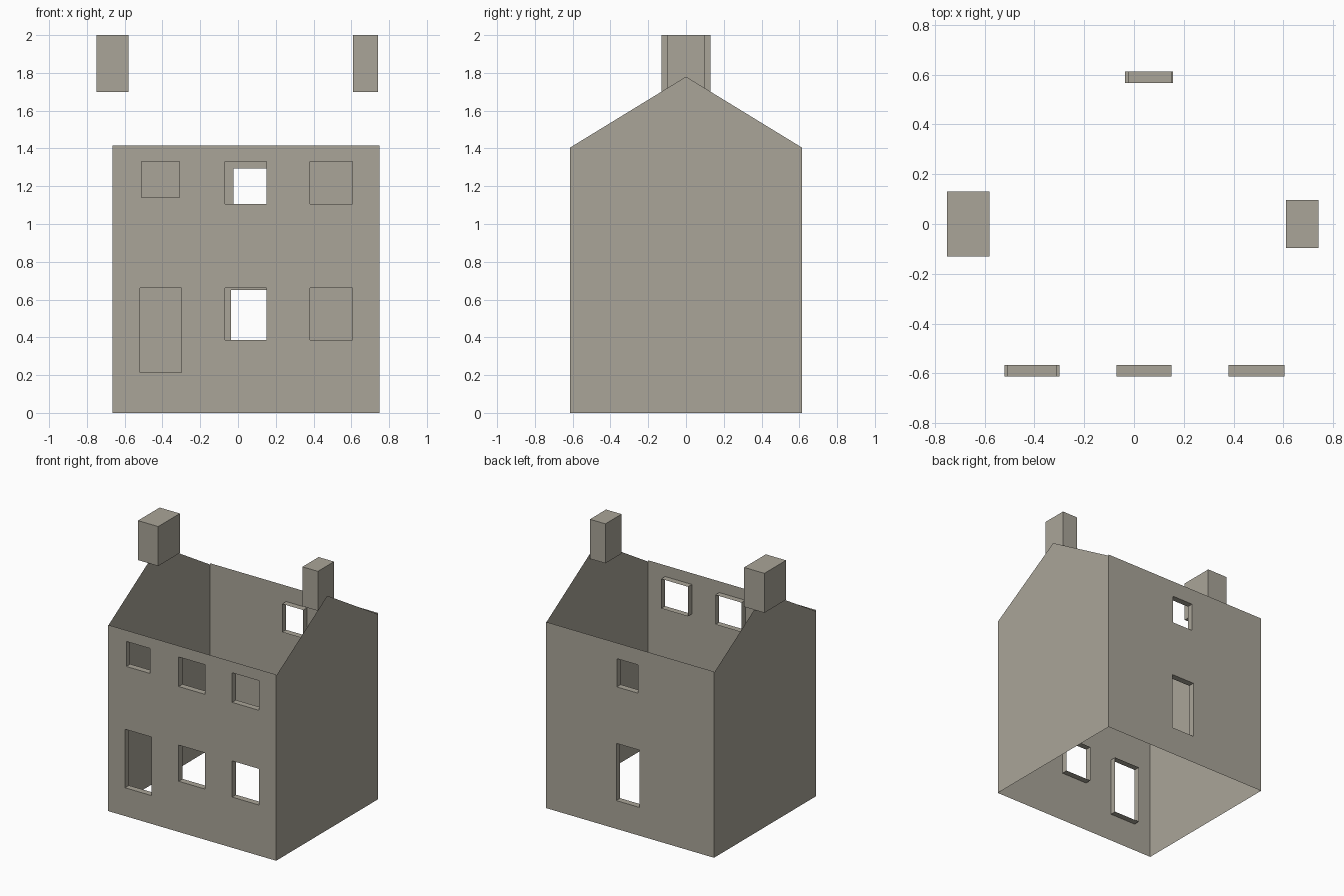
import bpy, bmesh

if "Cube" in bpy.data.objects:
    bpy.data.objects.remove(bpy.data.objects["Cube"])

X0, X1, Y = -0.665, 0.75, 0.613        # wall extents
EAVE, GABLE_EAVE, RIDGE = 1.415, 1.405, 1.78
REVEAL = 0.047                         # depth of window and door linings

stone = bpy.data.materials.new("warm grey stone")
stone.diffuse_color = (0.40, 0.375, 0.315, 1)
stone.use_nodes = True
stone.node_tree.nodes["Principled BSDF"].inputs["Base Color"].default_value = stone.diffuse_color


def finish(bm, name):
    mesh = bpy.data.meshes.new(name)
    bm.to_mesh(mesh)
    bm.free()
    mesh.materials.append(stone)
    obj = bpy.data.objects.new(name, mesh)
    bpy.context.collection.objects.link(obj)


def quad(bm, *pts):
    bm.faces.new([bm.verts.new(p) for p in pts])


def wall(name, side, openings):
    """Thin wall at y = side * Y, pierced by openings (x0, x1, z0, z1) with linings."""
    bm = bmesh.new()
    y, yi = side * Y, side * (Y - REVEAL)
    xs = sorted({X0, X1, *(v for o in openings for v in o[:2])})
    zs = sorted({0, EAVE, *(v for o in openings for v in o[2:])})
    for a, b in zip(xs, xs[1:]):
        for c, d in zip(zs, zs[1:]):
            mx, mz = (a + b) / 2, (c + d) / 2
            if not any(o[0] < mx < o[1] and o[2] < mz < o[3] for o in openings):
                quad(bm, (a, y, c), (b, y, c), (b, y, d), (a, y, d))
    # linings running inwards around each opening
    for a, b, c, d in openings:
        ring = [(a, c), (b, c), (b, d), (a, d)]
        for (p, q), (r, s) in zip(ring, ring[1:] + ring[:1]):
            quad(bm, (p, y, q), (p, yi, q), (r, yi, s), (r, y, s))
    bmesh.ops.remove_doubles(bm, verts=bm.verts, dist=1e-5)
    if side > 0:
        bmesh.ops.reverse_faces(bm, faces=bm.faces)
    finish(bm, name)


def gable(name, x, outward):
    bm = bmesh.new()
    pts = [(-Y, 0), (Y, 0), (Y, GABLE_EAVE), (0, RIDGE), (-Y, GABLE_EAVE)]
    quad(bm, *[(x, p, z) for p, z in pts[::outward]])
    finish(bm, name)


def chimney(name, x0, x1, half_depth):
    bm = bmesh.new()
    bmesh.ops.create_cube(bm, size=1)
    for v in bm.verts:
        v.co = (x0 if v.co.x < 0 else x1, v.co.y * 2 * half_depth,
                1.70 if v.co.z < 0 else 2.0)
    finish(bm, name)


# front wall: door, two lower windows, three upper windows
wall("front_wall", -1, [
    (-0.52, -0.30, 0.215, 0.66), (-0.07, 0.15, 0.385, 0.66), (0.38, 0.605, 0.385, 0.66),
    (-0.51, -0.31, 1.14, 1.33), (-0.07, 0.15, 1.105, 1.33), (0.38, 0.605, 1.105, 1.33)])
# back wall: door and one window
wall("back_wall", 1, [(-0.037, 0.157, 0.215, 0.65), (-0.025, 0.152, 1.08, 1.295)])

gable("left_gable_wall", X0, -1)
gable("right_gable_wall", X1, 1)

chimney("left_chimney", -0.75, -0.58, 0.13)
chimney("right_chimney", 0.61, 0.74, 0.097)
